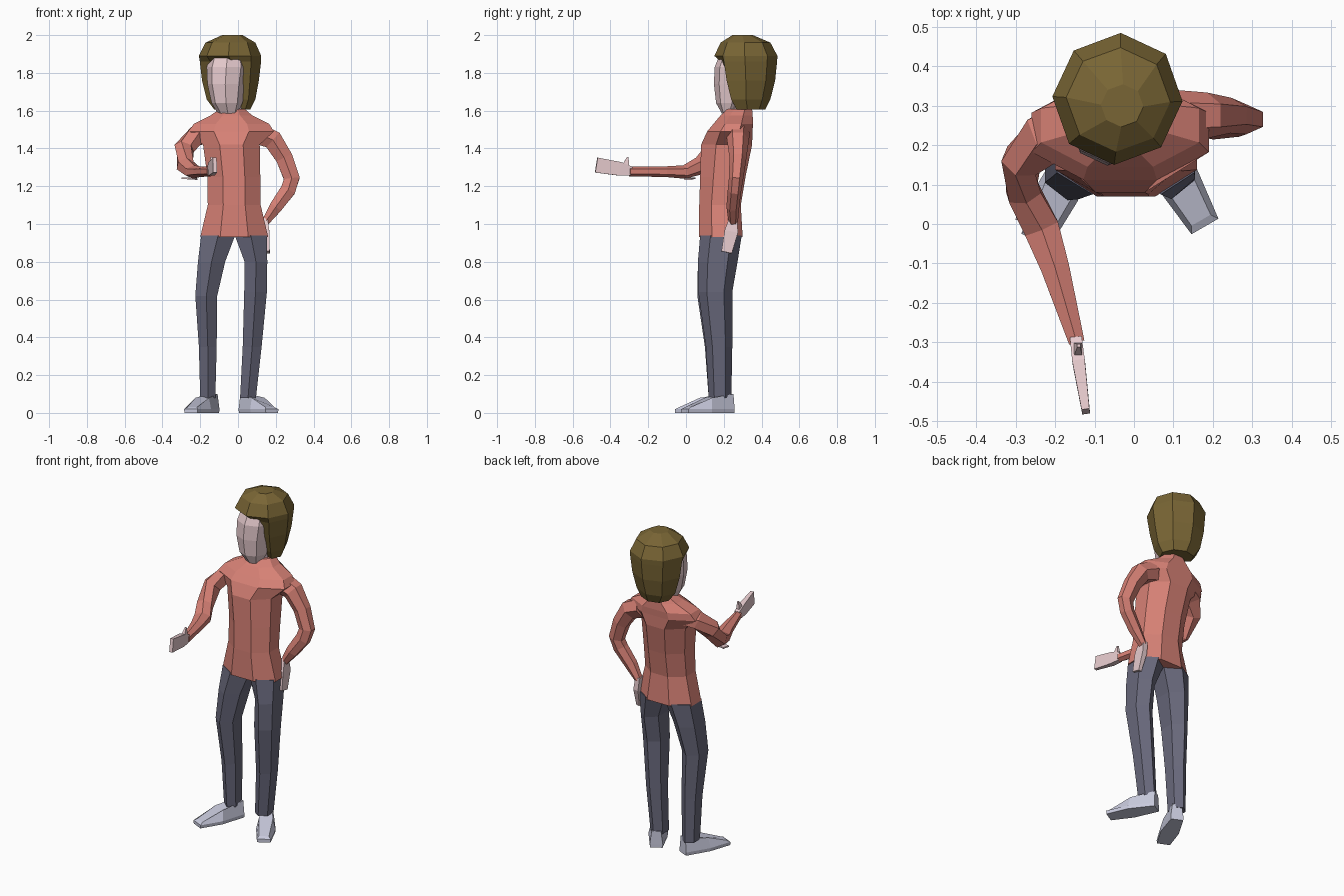
import bpy, bmesh
from math import cos, sin, pi, radians
from mathutils import Vector, Matrix

COLORS = {"skin": (0.80, 0.60, 0.62, 1), "shirt": (0.68, 0.22, 0.18, 1),
          "hair": (0.19, 0.13, 0.035, 1), "trousers": (0.14, 0.14, 0.20, 1),
          "shoe": (0.58, 0.59, 0.72, 1)}
MATS = {}
for key, col in COLORS.items():
    MATS[key] = bpy.data.materials.new(key)
    MATS[key].diffuse_color = col


def loft(name, mat, rings):
    """Skin a list of equal-length point rings and cap both ends."""
    bm = bmesh.new()
    vs = [[bm.verts.new(p) for p in r] for r in rings]
    n = len(vs[0])
    for a, b in zip(vs, vs[1:]):
        for i in range(n):
            j = (i + 1) % n
            bm.faces.new((a[i], a[j], b[j], b[i]))
    bm.faces.new(vs[0])
    bm.faces.new(vs[-1])
    bmesh.ops.recalc_face_normals(bm, faces=bm.faces)
    me = bpy.data.meshes.new(name)
    bm.to_mesh(me)
    bm.free()
    me.materials.append(MATS[mat])
    ob = bpy.data.objects.new(name, me)
    bpy.context.collection.objects.link(ob)
    return ob


def unit_ring(n):
    """Polygon with flat sides facing the axes, scaled to fill +-1."""
    pts = [(cos((i + 0.5) * 2 * pi / n), sin((i + 0.5) * 2 * pi / n)) for i in range(n)]
    mx, my = max(p[0] for p in pts), max(p[1] for p in pts)
    return [(x / mx, y / my) for x, y in pts]


def stack(name, mat, rows, n=8, yaw=0, front=None):
    """Horizontal rings (x, y, z, rx, ry); front limits how far a ring reaches forward."""
    rot = Matrix.Rotation(radians(yaw), 3, 'Z')
    rings = []
    for k, (x, y, z, rx, ry) in enumerate(rows):
        ring = []
        for u, v in unit_ring(n):
            p = Vector((u * rx, v * ry, 0))
            if front and front[k] is not None:
                p.y = max(p.y, -front[k])
            ring.append(rot @ p + Vector((x, y, z)))
        rings.append(ring)
    return loft(name, mat, rings)


def limb(name, mat, rows, ref, n=6):
    """Rings perpendicular to a path of (x, y, z, side radius, ref radius)."""
    pts = [Vector(r[:3]) for r in rows]
    rings = []
    for i, r in enumerate(rows):
        t = (pts[min(i + 1, len(pts) - 1)] - pts[max(i - 1, 0)]).normalized()
        s = t.cross(Vector(ref)).normalized()
        w = s.cross(t)
        rings.append([pts[i] + s * u * r[3] + w * v * r[4] for u, v in unit_ring(n)])
    return loft(name, mat, rings)


def shoe(name, x, y, yaw):
    """Flat sole outline with an upper that slopes down to the toe."""
    outline = [(-.035, -.02, .1), (.035, -.02, .1), (.055, .13, .08),
               (.04, .265, .03), (-.035, .265, .03), (-.05, .13, .08)]
    rot = Matrix.Rotation(radians(yaw), 3, 'Z')
    o = Vector((x, y, 0))
    rings = [[o + rot @ Vector((u, -v, 0)) for u, v, h in outline],
             [o + rot @ Vector((u * 1.05, -v, .02)) for u, v, h in outline],
             [o + rot @ Vector((u * .75, -v * .93, h)) for u, v, h in outline]]
    loft(name, "shoe", rings)


UP, BACK = (0, 0, 1), (0, 1, 0)

# Legs and shoes
stack("right_leg", "trousers", [(-.105, .185, .94, .09, .11), (-.14, .168, .8, .072, .105),
      (-.168, .15, .62, .058, .09), (-.16, .17, .35, .047, .07), (-.16, .18, .08, .04, .06)], 6)
stack("left_leg", "trousers", [(.068, .185, .94, .085, .11), (.095, .168, .8, .06, .105),
      (.093, .155, .64, .06, .09), (.075, .175, .35, .05, .07), (.053, .18, .08, .042, .06)], 6)
shoe("right_shoe", -.14, .2, -25)
shoe("left_shoe", .045, .222, 30)

# Shirt body with shoulder yoke and collar
stack("shirt_body", "shirt", [(-.02, .185, .93, .18, .115), (-.02, .18, 1.1, .14, .11),
      (-.022, .195, 1.25, .14, .12), (-.035, .215, 1.42, .15, .135), (-.035, .232, 1.49, .225, .12),
      (-.035, .25, 1.53, .2, .105), (-.035, .268, 1.575, .11, .085), (-.03, .285, 1.61, .065, .065)])

# Sleeves
limb("right_sleeve", "shirt", [(-.14, .25, 1.49, .07, .055), (-.225, .215, 1.465, .065, .055),
     (-.285, .16, 1.4, .047, .055), (-.28, .08, 1.31, .042, .05), (-.235, -.01, 1.275, .045, .036),
     (-.2, -.11, 1.277, .036, .028), (-.145, -.3, 1.278, .02, .026)], UP)
limb("left_sleeve", "shirt", [(.1, .275, 1.48, .055, .065), (.185, .275, 1.445, .052, .058),
     (.245, .275, 1.35, .045, .045), (.285, .265, 1.24, .042, .038), (.265, .257, 1.18, .04, .036),
     (.2, .248, 1.09, .034, .034), (.145, .25, 1.01, .02, .025)], BACK)

# Hands
limb("right_hand", "skin", [(-.147, -.29, 1.28, .015, .024), (-.14, -.35, 1.292, .016, .036),
     (-.122, -.475, 1.312, .01, .04)], UP, 4)
limb("right_thumb", "skin", [(-.142, -.32, 1.305, .012, .02), (-.14, -.308, 1.355, .004, .004)], BACK, 4)
limb("left_hand", "skin", [(.143, .25, 1.03, .014, .02), (.15, .24, .96, .016, .036),
     (.158, .215, .85, .01, .028)], BACK, 4)
# Small loose flap under the right elbow
limb("elbow_flap", "skin", [(-.295, .03, 1.243, .02, .004), (-.22, .01, 1.238, .02, .004)], UP, 4)

# Neck, face and hair
stack("neck", "skin", [(-.035, .285, 1.54, .055, .05), (-.04, .285, 1.68, .055, .055)], 6)
stack("face", "skin", [(-.055, .235, 1.585, .05, .04), (-.058, .245, 1.64, .075, .08),
      (-.062, .25, 1.74, .092, .095), (-.058, .258, 1.83, .1, .098),
      (-.05, .275, 1.91, .085, .085)], 8, -25)
stack("hair", "hair", [(-.03, .335, 1.605, .09, .075), (-.037, .33, 1.66, .122, .105),
      (-.04, .325, 1.76, .14, .135), (-.04, .32, 1.86, .15, .15), (-.042, .317, 1.89, .152, .155),
      (-.04, .315, 1.96, .122, .122), (-.03, .3, 2.0, .05, .05)], 8, -25,
      [.045, .06, .085, .12, None, None, None])
